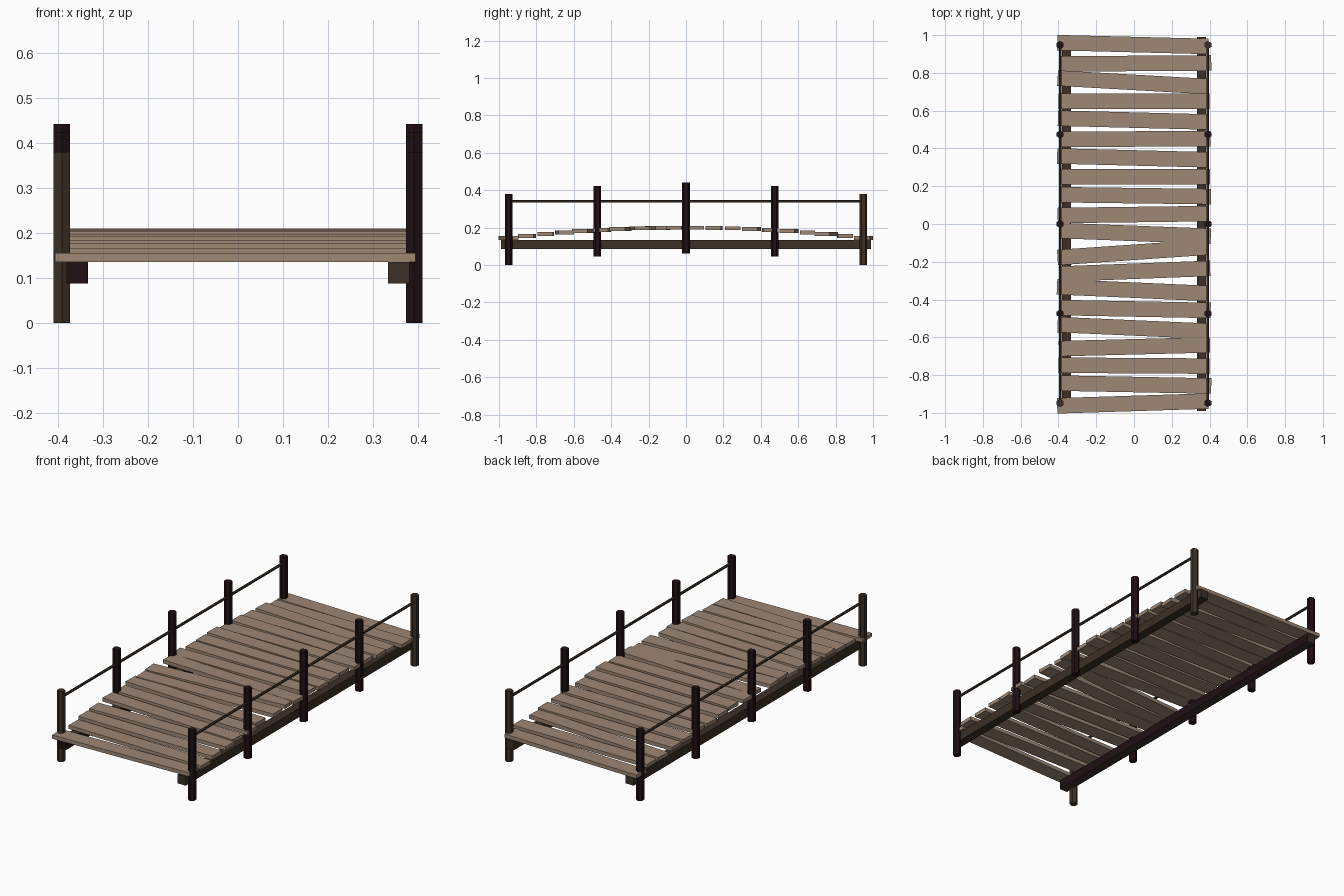
import bpy
import bmesh
import math
from mathutils import Matrix, Vector

default_cube = bpy.data.objects.get("Cube")
if default_cube:
    bpy.data.objects.remove(default_cube, do_unlink=True)


def make_material(name, color):
    material = bpy.data.materials.new(name)
    material.use_nodes = True
    material.diffuse_color = color
    material.node_tree.nodes["Principled BSDF"].inputs["Base Color"].default_value = color
    return material


plank_wood = make_material("weathered plank wood", (0.34, 0.245, 0.178, 1))
brown_wood = make_material("dark brown wood", (0.045, 0.029, 0.019, 1))
red_wood = make_material("dark reddish wood", (0.014, 0.005, 0.006, 1))


def add_object(name, bm, materials):
    mesh = bpy.data.meshes.new(name)
    bm.to_mesh(mesh)
    bm.free()
    for material in materials:
        mesh.materials.append(material)
    obj = bpy.data.objects.new(name, mesh)
    bpy.context.collection.objects.link(obj)
    return obj


def add_box(name, center, size, materials, turn=0.0, accent=None):
    """Box; faces whose normal passes the accent rule take the second material."""
    bm = bmesh.new()
    matrix = (Matrix.Translation(center) @ Matrix.Rotation(turn, 4, "Z")
              @ Matrix.Diagonal((*size, 1)))
    bmesh.ops.create_cube(bm, size=1, matrix=matrix)
    bm.normal_update()
    for face in bm.faces:
        if accent and accent(face.normal):
            face.material_index = 1
    return add_object(name, bm, materials)


def add_rod(name, start, end, radius, material):
    """Six-sided rod between two points."""
    start, end = Vector(start), Vector(end)
    axis = end - start
    rotation = axis.to_track_quat("Z", "Y").to_matrix().to_4x4()
    bm = bmesh.new()
    bmesh.ops.create_cone(
        bm, cap_ends=True, segments=6, radius1=radius, radius2=radius,
        depth=axis.length, matrix=Matrix.Translation((start + end) / 2) @ rotation)
    # keep a corner of upright rods pointing along y
    if abs(axis.z) > abs(axis.y):
        widest = max(abs(v.co.x - start.x) for v in bm.verts)
        if widest > radius * 0.95:
            bmesh.ops.rotate(bm, verts=bm.verts, cent=start,
                             matrix=Matrix.Rotation(math.pi / 2, 3, "Z"))
    return add_object(name, bm, [material])


# Arched deck of crooked planks: skew is right end minus left end, shift is sideways
skews = [-.02, .005, -.045, 0, -.02, .005, -.02, 0, -.01, .01,
         -.03, .055, .03, -.035, -.015, -.035, .02, -.005, -.015, .025]
shifts = [-6, 9, -5, 0, -3, 4, -7, 2, 8, -4, 7, -6, 3, -8, 6, -5, 2, 0, 9, -7]
for i, (skew, shift) in enumerate(zip(skews, shifts)):
    y = 0.95 - 0.1 * i
    top = 0.21 - 0.055 * (y / 0.95) ** 2
    add_box(f"deck_plank_{i + 1}", (shift / 1000, y, top - 0.01),
            (0.8, 0.082, 0.02), [plank_wood], turn=math.atan2(skew, 0.8))

# Long support beams under the deck
add_box("left_beam", (0.357, 0, 0.111), (0.048, 1.98, 0.048), [brown_wood])
add_box("right_beam", (-0.357, 0, 0.111), (0.048, 1.98, 0.048),
        [brown_wood, red_wood], accent=lambda n: n.x > 0.5 or n.y < -0.5)

# Railing posts, taller and higher toward the middle, with a thin rail per side
post_rows = [(-0.948, 0.0), (-0.474, 0.045), (0, 0.062), (0.474, 0.045), (0.948, 0.0)]
for side, x in (("left", 0.391), ("right", -0.391)):
    for i, (y, base) in enumerate(post_rows):
        corner = abs(y) > 0.9 and x * y > 0
        add_rod(f"{side}_post_{i + 1}", (x, y, base), (x, y, base + 0.379),
                0.0208, brown_wood if corner else red_wood)
    add_rod(f"{side}_handrail", (x, -0.948, 0.341), (x, 0.948, 0.341), 0.0075, brown_wood)
